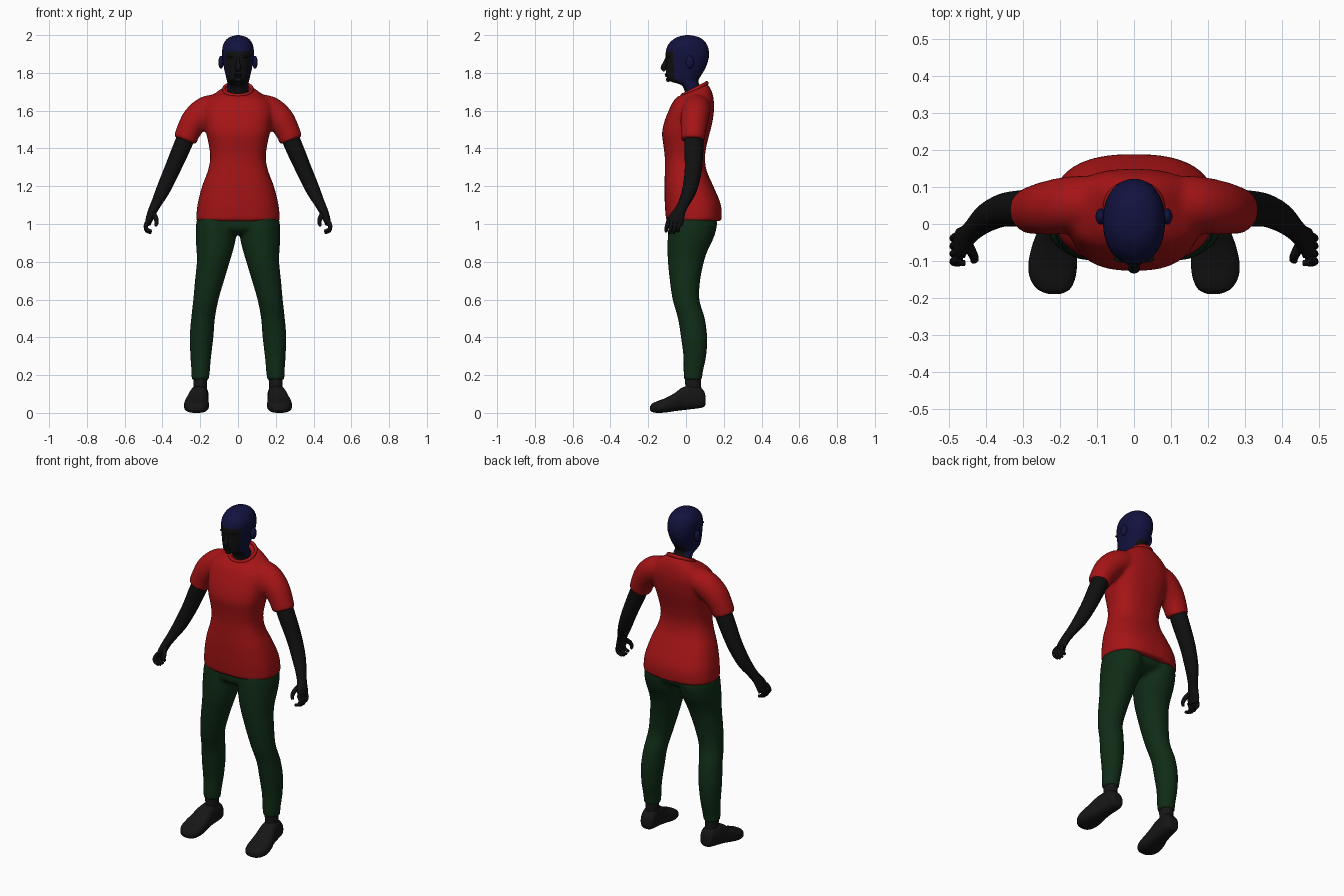
import bpy, bmesh
from math import cos, sin, pi
from mathutils import Vector, Matrix

if "Cube" in bpy.data.objects:
    bpy.data.objects.remove(bpy.data.objects["Cube"], do_unlink=True)


def material(name, color):
    m = bpy.data.materials.new(name)
    m.use_nodes = True
    m.diffuse_color = (*color, 1)
    bsdf = m.node_tree.nodes["Principled BSDF"]
    bsdf.inputs["Base Color"].default_value = (*color, 1)
    return m


RED = material("shirt red", (0.38, 0.007, 0.008))
GREEN = material("trouser green", (0.005, 0.025, 0.008))
NAVY = material("hair navy", (0.006, 0.006, 0.05))
SKIN = material("dark skin", (0.005, 0.005, 0.005))
BLACK = material("shoe black", (0.008, 0.008, 0.008))


def smooth_rows(rows, steps):
    """Catmull-Rom interpolation of parameter rows."""
    rows = [Vector(r) for r in rows]
    out = []
    for i in range(len(rows) - 1):
        a, b = rows[max(i - 1, 0)], rows[i]
        c, d = rows[i + 1], rows[min(i + 2, len(rows) - 1)]
        for k in range(steps):
            t = k / steps
            out.append(b + (c - a) * (t / 2)
                       + (a * 2 - b * 5 + c * 4 - d) * (t * t / 2)
                       + (b * 3 - a - c * 3 + d) * (t ** 3 / 2))
    return out + [rows[-1]]


def upright(rows, steps=4):
    """Rings stacked in z: (z, centre x, half width, front y, back y, tilt)."""
    return [(Vector((x, (f + b) / 2, z)), Vector((w, 0, 0)), Vector((0, (b - f) / 2, t)))
            for z, x, w, f, b, t in smooth_rows([(*r, 0)[:6] for r in rows], steps)]


def lengthwise(rows, steps=4):
    """Rings along y: (y, centre x, half width, bottom z, top z)."""
    return [(Vector((x, y, (lo + hi) / 2)), Vector((w, 0, 0)), Vector((0, 0, (hi - lo) / 2)))
            for y, x, w, lo, hi in smooth_rows(rows, steps)]


def limb(rows, side=1, steps=4):
    """Rings across a path: (x, y, z, radius in xz, radius in y)."""
    pts = smooth_rows([(r[0] * side, *r[1:]) for r in rows], steps)
    rings = []
    for i, p in enumerate(pts):
        tangent = pts[min(i + 1, len(pts) - 1)] - pts[max(i - 1, 0)]
        tangent = Vector(tangent[:3]).normalized()
        u = tangent.cross(Vector((0, 1, 0))).normalized()
        v = u.cross(tangent).normalized()
        rings.append((Vector(p[:3]), u * p[3], v * p[4]))
    return rings


def loft(bm, rings, seg=32, power=2.0):
    def curve(c):
        return abs(c) ** (2 / power) * (1 if c >= 0 else -1)
    loops = []
    for c, u, v in rings:
        loops.append([bm.verts.new(c + u * curve(cos(2 * pi * i / seg))
                                   + v * curve(sin(2 * pi * i / seg))) for i in range(seg)])
    for a, b in zip(loops, loops[1:]):
        for i in range(seg):
            j = (i + 1) % seg
            bm.faces.new((a[i], a[j], b[j], b[i]))
    bm.faces.new(loops[0][::-1])
    bm.faces.new(loops[-1])


def ball(bm, place, size):
    bmesh.ops.create_uvsphere(bm, u_segments=20, v_segments=12, radius=1,
                              matrix=Matrix.LocRotScale(Vector(place), None, Vector(size)))


def finish(name, bm, mats, rule=None, fuse=0):
    bmesh.ops.recalc_face_normals(bm, faces=bm.faces)
    for f in bm.faces:
        f.smooth = True
        if rule:
            f.material_index = rule(f.calc_center_median())
    mesh = bpy.data.meshes.new(name)
    bm.to_mesh(mesh)
    bm.free()
    ob = bpy.data.objects.new(name, mesh)
    bpy.context.collection.objects.link(ob)
    for m in mats:
        mesh.materials.append(m)
    if fuse:  # blend overlapping volumes into one surface
        r = ob.modifiers.new("fuse", 'REMESH')
        r.mode = 'VOXEL'
        r.voxel_size = fuse
        r.use_smooth_shade = True
        s = ob.modifiers.new("soften", 'SMOOTH')
        s.iterations = 4
    else:
        bpy.ops.object.select_all(action='DESELECT')
        ob.select_set(True)
        bpy.context.view_layer.objects.active = ob
        bpy.ops.object.shade_smooth_by_angle(angle=0.9)
    return ob


# Shirt: torso and two short sleeves
bm = bmesh.new()
loft(bm, upright([
    (1.015, 0, .222, -.105, .188), (1.1, 0, .215, -.112, .185), (1.2, 0, .19, -.114, .145),
    (1.28, 0, .16, -.112, .11), (1.35, 0, .147, -.112, .1), (1.42, 0, .155, -.12, .11),
    (1.48, 0, .168, -.127, .125), (1.54, 0, .178, -.115, .14), (1.6, 0, .185, -.092, .148),
    (1.645, 0, .175, -.07, .148), (1.68, 0, .135, -.052, .14, .012),
    (1.705, 0, .095, -.035, .122, .025), (1.71, 0, .07, -.018, .108, .033)]), 48, 2.5)
for s in (1, -1):
    loft(bm, limb([(.07, .06, 1.63, .06, .07), (.16, .055, 1.605, .075, .075),
                   (.222, .045, 1.555, .074, .074), (.258, .04, 1.5, .066, .068),
                   (.282, .035, 1.442, .062, .062)], s))
finish("shirt", bm, [RED], fuse=.011)

# Ribbed collar following the tilted neckline
bm = bmesh.new()
n = 40
for i in range(n):
    ang = [2 * pi * k / n for k in (i, i + 1)]
    quads = []
    for a in ang:
        c = Vector((.075 * cos(a), .045 + .066 * sin(a), 1.712 + .033 * sin(a)))
        out = Vector((cos(a), sin(a), 0))
        quads.append([bm.verts.new(c + out * (.009 * cos(b)) + Vector((0, 0, .012 * sin(b))))
                      for b in (2 * pi * k / 10 for k in range(10))])
    for k in range(10):
        j = (k + 1) % 10
        bm.faces.new((quads[0][k], quads[1][k], quads[1][j], quads[0][j]))
bmesh.ops.remove_doubles(bm, verts=bm.verts, dist=.0005)
finish("collar", bm, [RED])

# Trousers: pelvis and two legs
bm = bmesh.new()
loft(bm, upright([(.945, 0, .09, -.05, .08), (.97, 0, .17, -.085, .13),
                  (1.0, 0, .208, -.09, .155), (1.07, 0, .2, -.085, .15)]), 40, 2.3)
for s in (1, -1):
    loft(bm, upright([(z, x * s, w, f, b) for z, x, w, f, b in [
        (1.05, .11, .1, -.085, .155), (1, .115, .107, -.092, .165), (.93, .117, .107, -.097, .148),
        (.86, .123, .097, -.098, .115), (.8, .131, .087, -.096, .095), (.7, .151, .077, -.086, .075),
        (.6, .17, .067, -.071, .071), (.5, .185, .063, -.043, .1), (.4, .193, .063, -.027, .112),
        (.3, .197, .055, -.014, .107), (.22, .198, .049, -.013, .09), (.175, .2, .046, -.01, .085)]]))
finish("trousers", bm, [GREEN], fuse=.01)


# Head with neck, nose, lips and ears; hair is a painted cap
def hair(c):
    if c.z < 1.8 and c.y > .03 and abs(c.x) < .035:
        return 0
    edge = -.065 if c.z > 1.78 else -.065 + (1.78 - c.z) * 1.1
    return int(c.z > 1.912 or c.y > edge)


bm = bmesh.new()
loft(bm, upright([
    (1.65, 0, .058, .0, .095), (1.7, 0, .055, -.006, .085), (1.735, 0, .055, -.025, .072),
    (1.752, 0, .057, -.075, .066), (1.765, 0, .06, -.098, .068), (1.79, 0, .066, -.104, .082),
    (1.82, 0, .073, -.106, .1), (1.86, 0, .08, -.106, .116), (1.9, 0, .084, -.108, .122),
    (1.94, 0, .081, -.099, .115), (1.97, 0, .067, -.076, .096), (1.99, 0, .043, -.044, .065),
    (2.0, 0, .008, -.003, .02)], 6), 64, 2.15)
loft(bm, limb([(0, -.1, 1.88, .008, .008), (0, -.112, 1.85, .011, .011),
               (0, -.12, 1.826, .017, .014), (0, -.11, 1.812, .012, .008)]), 16)
ball(bm, (0, -.104, 1.793), (.024, .009, .005))
ball(bm, (0, -.102, 1.783), (.02, .009, .006))
ball(bm, (0, -.094, 1.764), (.02, .012, .012))
for s in (1, -1):
    ball(bm, (.033 * s, -.094, 1.885), (.022, .01, .006))
    ball(bm, (.09 * s, .02, 1.857), (.014, .022, .034))
finish("head", bm, [SKIN, NAVY], hair)

for s, side in ((1, "left"), (-1, "right")):
    # Arm, palm, four curled fingers and thumb
    bm = bmesh.new()
    loft(bm, limb([
        (.25, .045, 1.52, .048, .05), (.3, .042, 1.4, .047, .05), (.352, .038, 1.28, .042, .045),
        (.397, .018, 1.18, .037, .039), (.432, -.012, 1.11, .028, .03),
        (.452, -.032, 1.07, .024, .031), (.468, -.05, 1.03, .02, .042),
        (.476, -.058, 1.0, .015, .041)], s), 24)
    for k in range(4):
        y = -.03 - .021 * k
        drop = .008 * (k in (1, 2))
        loft(bm, limb([(.472, y, 1.02, .012, .011), (.488, y - .007, .995, .011, .01),
                       (.483, y - .012, .972 - drop, .01, .01),
                       (.458, y - .012, .962 - drop, .008, .008)], s, 3), 12)
    loft(bm, limb([(.452, -.05, 1.06, .014, .015), (.437, -.08, 1.035, .013, .013),
                   (.431, -.095, 1.01, .011, .011), (.436, -.1, .988, .007, .007)], s, 3), 12)
    finish(side + "_arm", bm, [SKIN])

    # Ankle
    bm = bmesh.new()
    loft(bm, upright([(.09, .2 * s, .037, .0, .085), (.15, .2 * s, .036, -.004, .08),
                      (.23, .198 * s, .04, -.005, .082)]), 24)
    finish(side + "_ankle", bm, [BLACK])

    # Shoe
    bm = bmesh.new()
    loft(bm, lengthwise([(y, x * s, w, lo, hi) for y, x, w, lo, hi in [
        (.104, .2, .015, .05, .08), (.097, .2, .036, .033, .112), (.07, .2, .044, .025, .14),
        (.03, .205, .047, .02, .146), (-.02, .21, .052, .014, .134), (-.06, .216, .06, .009, .105),
        (-.11, .22, .066, .002, .078), (-.15, .22, .06, 0, .063), (-.178, .217, .042, .004, .05),
        (-.19, .215, .014, .014, .034)]]), 32, 2.7)
    finish(side + "_shoe", bm, [BLACK])
